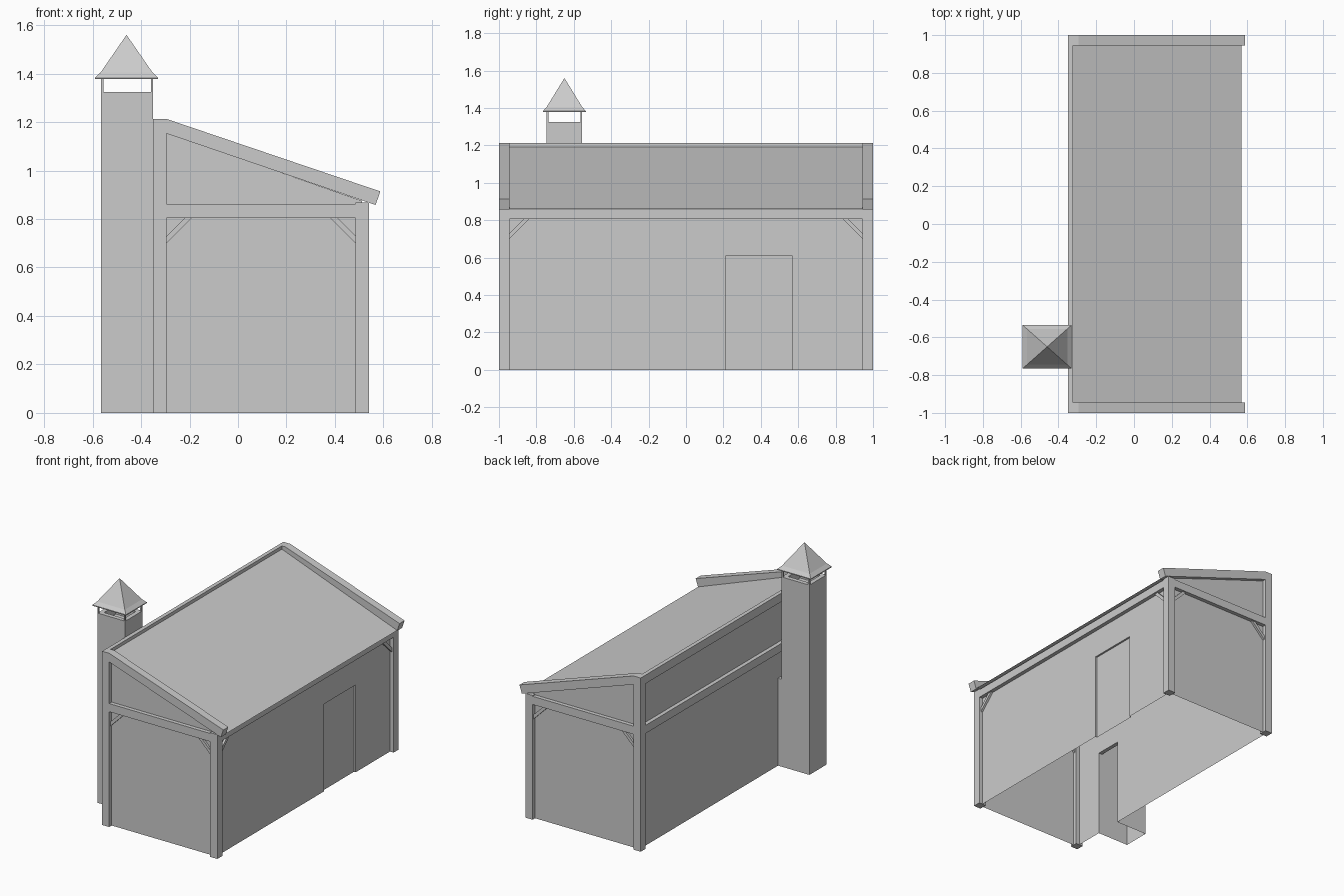
import bpy, bmesh
from mathutils import Vector

if "Cube" in bpy.data.objects:
    bpy.data.objects.remove(bpy.data.objects["Cube"])


def finish(name, bm, solid=True):
    if solid:
        bmesh.ops.recalc_face_normals(bm, faces=bm.faces[:])
    me = bpy.data.meshes.new(name)
    bm.to_mesh(me)
    bm.free()
    ob = bpy.data.objects.new(name, me)
    bpy.context.collection.objects.link(ob)
    return ob


def place(p, axis, t):
    # axis 'x': profile is (y, z); 'y': profile is (x, z)
    return (t, p[0], p[1]) if axis == 'x' else (p[0], t, p[1])


def prism(name, pts, axis, lo, hi):
    bm = bmesh.new()
    f = bm.faces.new([bm.verts.new(place(p, axis, lo)) for p in pts])
    d = Vector((hi - lo, 0, 0)) if axis == 'x' else Vector((0, hi - lo, 0))
    r = bmesh.ops.extrude_face_region(bm, geom=[f], use_keep_orig=True)
    bmesh.ops.translate(bm, vec=d, verts=[v for v in r['geom'] if isinstance(v, bmesh.types.BMVert)])
    return finish(name, bm)


def sheets(name, polys):
    # each entry: polygon points, direction it should face
    bm = bmesh.new()
    for pts, face_dir in polys:
        f = bm.faces.new([bm.verts.new(p) for p in pts])
        f.normal_update()
        if f.normal.dot(Vector(face_dir)) < 0:
            f.normal_flip()
    bmesh.ops.remove_doubles(bm, verts=bm.verts[:], dist=1e-5)
    return finish(name, bm, False)


def box(name, x0, x1, y0, y1, z0, z1):
    return prism(name, [(x0, z0), (x1, z0), (x1, z1), (x0, z1)], 'y', y0, y1)


T = 0.055                       # timber size
L, R = -0.35, 0.54              # outer timber faces in x
WL, WR, WY = L + T / 2, R - T / 2, 1 - T / 2   # wall planes
B0, B1 = 0.805, 0.862           # tie beam heights
TOP = 1.213
CY0, CY1, CX0, HOLE = -0.745, -0.555, -0.565, 0.61

# Timber frame and gable walls at both ends
for s, end in ((-1, 'front'), (1, 'back')):
    ya, yb = sorted((s, s * (1 - T)))
    box(end + '_tall_post', L, L + T, ya, yb, 0, 1.153)
    box(end + '_short_post', R - T, R, ya, yb, 0, 0.868)
    box(end + '_tie_beam', L + T, R - T, ya, yb, B0, B1)
    prism(end + '_rafter', [(L, 1.153), (L, TOP), (L + T, TOP), (0.587, 0.914),
                            (0.568, 0.858), (L + T, 1.153)], 'y', ya, yb)
    sheets(end + '_gable_wall', [([(WL, s * WY, 0), (WR, s * WY, 0), (WR, s * WY, 0.875),
                                   (WL, s * WY, 1.165)], (0, s, 0))])
    # Corner braces under the tie beam
    for x, d, side in ((L + T, 1, 'left'), (R - T, -1, 'right')):
        prism(f'{end}_{side}_brace', [(x, 0.70), (x + d * 0.105, B0), (x + d * 0.075, B0), (x, 0.73)],
              'y', s * WY - 0.015, s * WY + 0.015)
    y = s * (1 - T)
    prism(end + '_door_side_brace', [(y, 0.70), (y - s * 0.105, B0), (y - s * 0.075, B0), (y, 0.73)],
          'x', WR - 0.015, WR + 0.015)

# Long beams
E = 1 - T
box('door_side_beam', R - T, R, -E, E, B0, B1)
box('tall_side_rail', L, L + T, -E, E, B0, B1)
box('ridge_beam', L, WL, -E, E, 1.153, TOP)

# Roof panel
sheets('roof_panel', [([(WL, -E, 1.19), (0.568, -E, 0.861), (0.568, E, 0.861), (WL, E, 1.19)], (0, 0, 1))])

# Door wall with recessed door
D0, D1, DX = 0.215, 0.567, WR - 0.013
sheets('door_wall', [
    ([(WR, -WY, 0), (WR, D0, 0), (WR, D0, HOLE), (WR, D1, HOLE), (WR, D1, 0),
      (WR, WY, 0), (WR, WY, 0.862), (WR, -WY, 0.862)], (1, 0, 0)),
    ([(WR, D0, 0), (DX, D0, 0), (DX, D0, HOLE), (WR, D0, HOLE)], (0, 1, 0)),
    ([(WR, D1, 0), (DX, D1, 0), (DX, D1, HOLE), (WR, D1, HOLE)], (0, -1, 0)),
    ([(WR, D0, HOLE), (DX, D0, HOLE), (DX, D1, HOLE), (WR, D1, HOLE)], (0, 0, -1))])
sheets('door', [([(DX, D0, 0), (DX, D1, 0), (DX, D1, HOLE), (DX, D0, HOLE)], (1, 0, 0))])

# Tall wall with fireplace opening
sheets('tall_wall', [([(WL, -WY, 0), (WL, CY0, 0), (WL, CY0, HOLE), (WL, CY1, HOLE), (WL, CY1, 0),
                       (WL, WY, 0), (WL, WY, 1.165), (WL, -WY, 1.165)], (-1, 0, 0))])

# Chimney shell, open at the bottom and towards the fireplace
CT = 1.325
polys = [([(CX0, y, 0), (WL, y, 0), (WL, y, HOLE), (L, y, HOLE), (L, y, CT), (CX0, y, CT)], (0, s, 0))
         for y, s in ((CY0, -1), (CY1, 1))]
polys += [([(CX0, CY0, 0), (CX0, CY1, 0), (CX0, CY1, CT), (CX0, CY0, CT)], (-1, 0, 0)),
          ([(L, CY0, HOLE), (L, CY1, HOLE), (L, CY1, CT), (L, CY0, CT)], (1, 0, 0)),
          ([(L, CY0, HOLE), (L, CY1, HOLE), (WL, CY1, HOLE), (WL, CY0, HOLE)], (0, 0, -1))]
# Rim and flue recess
outer = [(CX0, CY0), (L, CY0), (L, CY1), (CX0, CY1)]
cx, cy, m = (CX0 + L) / 2, (CY0 + CY1) / 2, 0.03
inner = [(x + (m if x < cx else -m), y + (m if y < cy else -m)) for x, y in outer]
for i in range(4):
    j = (i + 1) % 4
    a, b, c, d = outer[i], outer[j], inner[j], inner[i]
    polys.append(([(*a, CT), (*b, CT), (*c, CT), (*d, CT)], (0, 0, 1)))
    polys.append(([(*d, CT), (*c, CT), (*c, CT - 0.06), (*d, CT - 0.06)],
                  (2 * cx - c[0] - d[0], 2 * cy - c[1] - d[1], 0)))
polys.append(([(*p, CT - 0.06) for p in inner], (0, 0, 1)))
sheets('chimney', polys)

# Cap supports
for i, (x, y) in enumerate(outer):
    x1, y1 = x + (0.01 if x < cx else -0.01), y + (0.01 if y < cy else -0.01)
    box(f'cap_support_{i + 1}', min(x, x1), max(x, x1), min(y, y1), max(y, y1), CT, 1.378)

# Flared pyramid cap
cx = -0.46
bm = bmesh.new()
rings = [[bm.verts.new((cx + sx * hx, cy + sy * hy, z)) for sx, sy in ((-1, -1), (1, -1), (1, 1), (-1, 1))]
         for hx, hy, z in ((0.13, 0.115, 1.377), (0.13, 0.115, 1.383), (0.107, 0.095, 1.405))]
tip = bm.verts.new((cx, cy, 1.56))
bm.faces.new(rings[0])
for i in range(4):
    j = (i + 1) % 4
    for a, b in zip(rings, rings[1:]):
        bm.faces.new((a[i], a[j], b[j], b[i]))
    bm.faces.new((rings[-1][i], rings[-1][j], tip))
finish('chimney_cap', bm)
